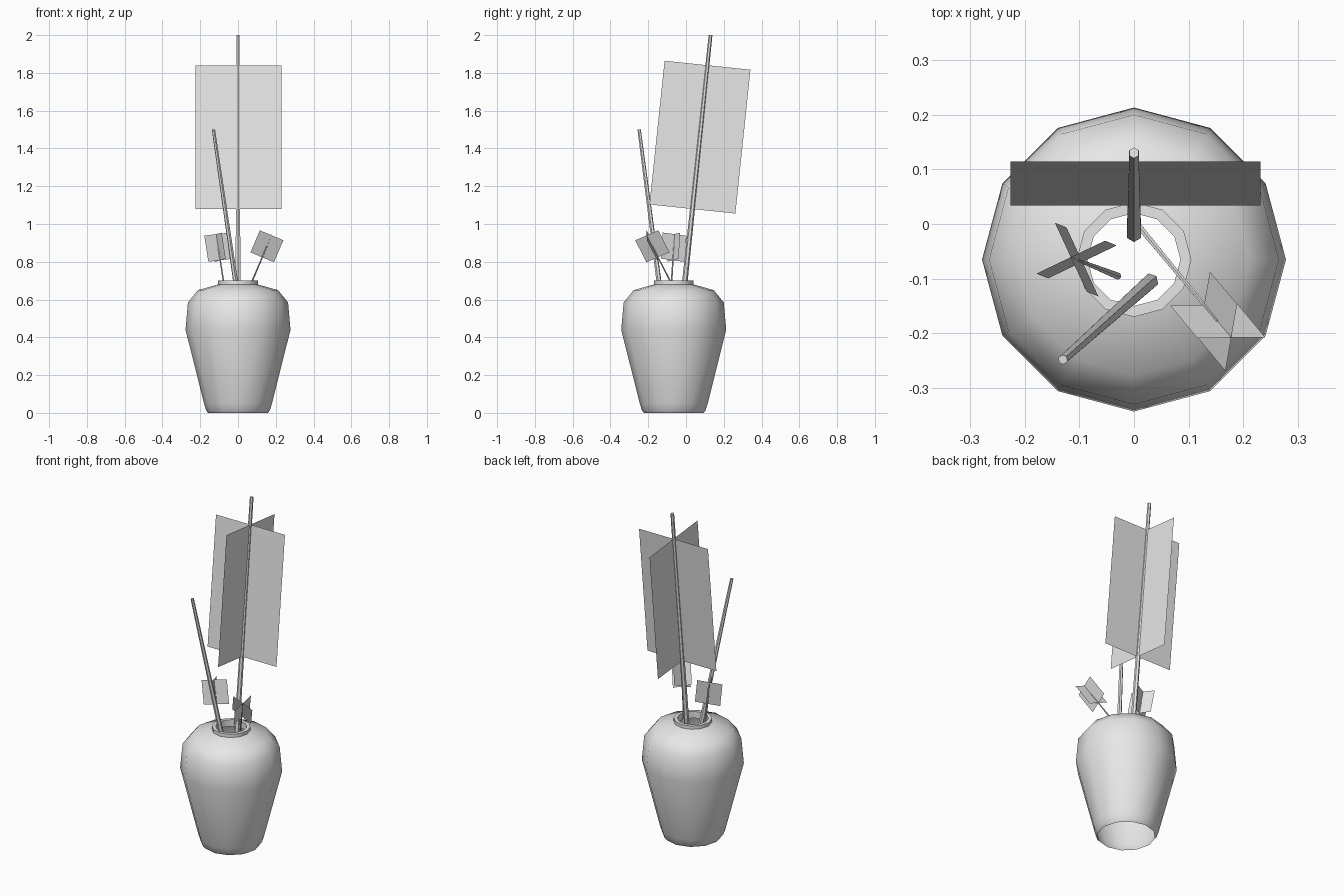
import bpy, bmesh, math
from mathutils import Vector

old = bpy.data.objects.get("Cube")
if old:
    bpy.data.objects.remove(old, do_unlink=True)

GREY = (0.8, 0.8, 0.8, 1.0)
mat = bpy.data.materials.new("plain_grey")
mat.use_nodes = True
mat.diffuse_color = GREY
bsdf = next(n for n in mat.node_tree.nodes if n.type == 'BSDF_PRINCIPLED')
bsdf.inputs["Base Color"].default_value = GREY


def finish(name, bm):
    mesh = bpy.data.meshes.new(name)
    bm.to_mesh(mesh)
    bm.free()
    mesh.materials.append(mat)
    obj = bpy.data.objects.new(name, mesh)
    bpy.context.collection.objects.link(obj)
    return obj


def lathe(name, profile, sides, centre):
    """Spin an open (radius, height) profile around a vertical axis."""
    bm = bmesh.new()
    rings = []
    for r, z in profile:
        angles = [math.tau * i / sides for i in range(sides)]
        rings.append([bm.verts.new((centre[0] + r * math.cos(a),
                                    centre[1] + r * math.sin(a), z)) for a in angles])
    for low, high in zip(rings, rings[1:]):
        for i in range(sides):
            j = (i + 1) % sides
            bm.faces.new((low[i], low[j], high[j], high[i]))
    return finish(name, bm)


def stick(name, bottom, top, r_bottom, r_top, sides=6):
    """Tapered rod between two points."""
    a, b = Vector(bottom), Vector(top)
    bm = bmesh.new()
    bmesh.ops.create_cone(bm, cap_ends=True, segments=sides, radius1=r_bottom,
                          radius2=r_top, depth=(b - a).length)
    turn = (b - a).to_track_quat('Z', 'Y').to_matrix()
    bmesh.ops.rotate(bm, matrix=turn, verts=bm.verts)
    bmesh.ops.translate(bm, vec=(a + b) / 2, verts=bm.verts)
    return finish(name, bm)


def crossed_cards(name, centre, axis, across, width, height):
    """Two flat cards crossing at right angles along a leaning axis."""
    c, up = Vector(centre), Vector(axis).normalized()
    u = Vector(across)
    u = (u - up * u.dot(up)).normalized()
    bm = bmesh.new()
    for side in (u, up.cross(u)):
        corners = [c + side * sx * width / 2 + up * sz * height / 2
                   for sx, sz in ((-1, -1), (1, -1), (1, 1), (-1, 1))]
        bm.faces.new([bm.verts.new(p) for p in corners])
    return finish(name, bm)


# Vase: open shell with a short neck turned inwards
vase = lathe("vase", [(0.158, 0), (0.168, 0.012), (0.18, 0.05), (0.278, 0.44),
                      (0.265, 0.585), (0.212, 0.65), (0.105, 0.68), (0.105, 0.70),
                      (0.085, 0.70), (0.085, 0.66)], 12, (0, -0.065))
bpy.context.view_layer.objects.active = vase
vase.select_set(True)
bpy.ops.object.shade_smooth_by_angle(angle=math.radians(50))
vase.select_set(False)

# Tall stem with its large crossed leaves
stick("tall_stem", (0, -0.018, 0.58), (0, 0.13, 2.0), 0.015, 0.01)
crossed_cards("tall_leaves", (0.003, 0.074, 1.46), (0, 0.105, 1), (1, 0, 0), 0.457, 0.765)

# Bare stem
stick("bare_stem", (0.03, -0.105, 0.4), (-0.13, -0.248, 1.5), 0.015, 0.009)

# Small blossoms on thin stems
stick("left_blossom_stem", (0.008, -0.003, 0.54), (0.153, -0.178, 0.882), 0.006, 0.003)
crossed_cards("left_blossom", (0.153, -0.178, 0.882), (0.05, -0.06, 0.117),
              (0.125, 0, -0.05), 0.135, 0.14)
stick("right_blossom_stem", (-0.03, -0.095, 0.4), (-0.105, -0.065, 0.877), 0.007, 0.003)
crossed_cards("right_blossom", (-0.105, -0.065, 0.877), (-0.154, 0.063, 1),
              (0.9, 0.43, 0.1), 0.14, 0.14)
